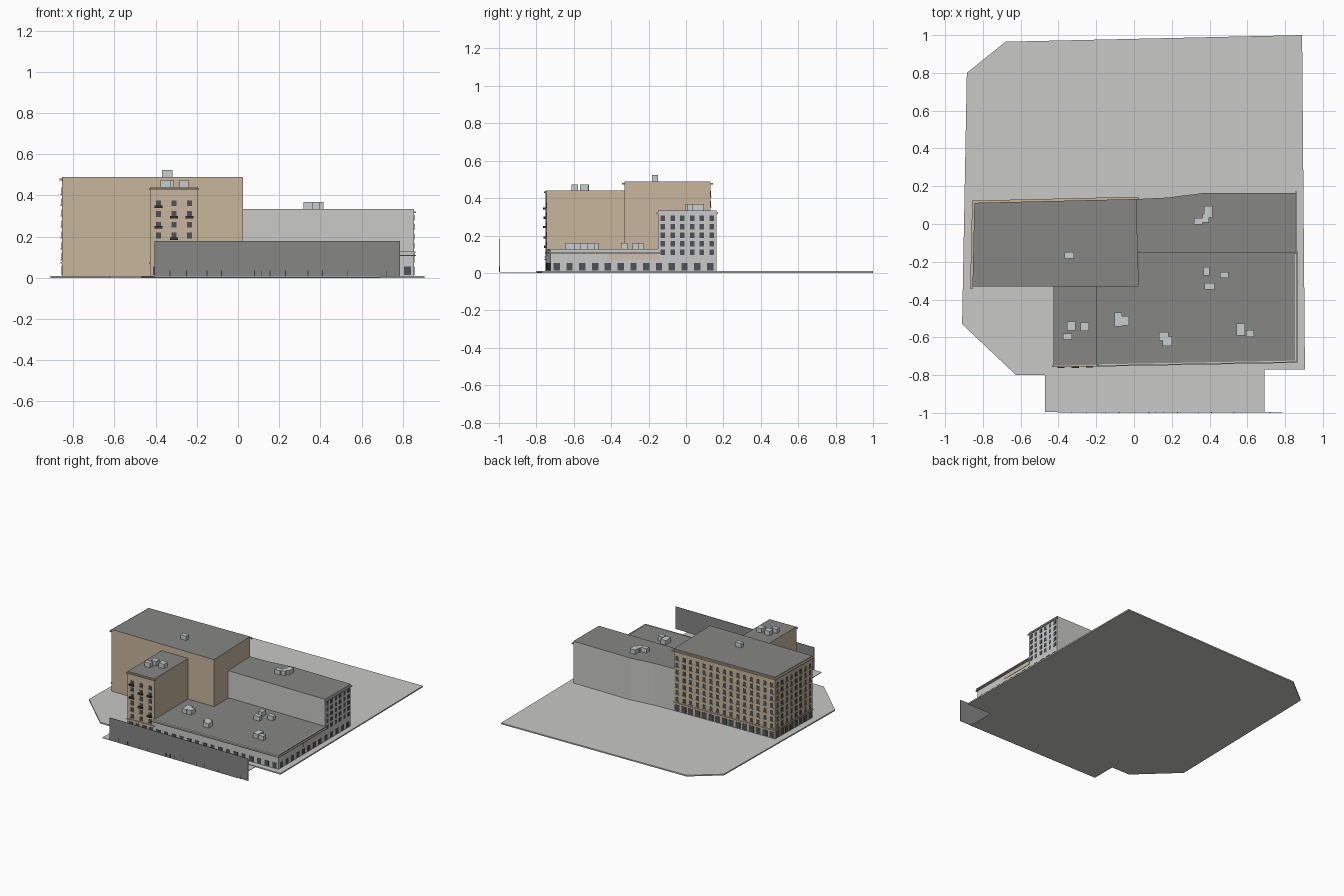
import bpy, bmesh
from mathutils import Matrix, Vector

if "Cube" in bpy.data.objects:
    bpy.data.objects.remove(bpy.data.objects["Cube"])


def material(name, r, g, b):
    m = bpy.data.materials.new(name)
    m.use_nodes = True
    m.diffuse_color = (r, g, b, 1)
    m.node_tree.nodes["Principled BSDF"].inputs["Base Color"].default_value = (r, g, b, 1)
    return m


PAVING = material("light paving", 0.58, 0.58, 0.57)
GREY = material("pale grey wall", 0.59, 0.59, 0.58)
TAN = material("tan brick", 0.58, 0.47, 0.34)
ROOF = material("dark grey roof", 0.24, 0.24, 0.235)
GLASS = material("dark glass", 0.075, 0.085, 0.1)
UNIT = material("vent grey", 0.58, 0.61, 0.61)
PALE = material("pale tan panel", 0.62, 0.53, 0.42)
IRON = material("black iron", 0.04, 0.04, 0.045)


def finish(name, bm, *mats):
    bmesh.ops.recalc_face_normals(bm, faces=bm.faces)
    mesh = bpy.data.meshes.new(name)
    bm.to_mesh(mesh)
    bm.free()
    for m in mats:
        mesh.materials.append(m)
    ob = bpy.data.objects.new(name, mesh)
    bpy.context.collection.objects.link(ob)
    return ob


def prism(name, outline, z0, z1, wall, top):
    """Upright block on an outline, with its own colour on top."""
    bm = bmesh.new()
    base = bm.faces.new([bm.verts.new((x, y, z0)) for x, y in outline])
    new = bmesh.ops.extrude_face_region(bm, geom=[base])["geom"]
    bmesh.ops.translate(bm, vec=(0, 0, z1 - z0),
                        verts=[v for v in new if isinstance(v, bmesh.types.BMVert)])
    bmesh.ops.recalc_face_normals(bm, faces=bm.faces)
    for f in bm.faces:
        f.material_index = int(f.normal.z > 0.5)
    return finish(name, bm, wall, top)


def wall_box(bm, p, q, along, width, z0, z1, out):
    """Box fixed to the wall p-q (outside on the right of p to q)."""
    p, q = Vector((*p, 0)), Vector((*q, 0))
    u = (q - p).normalized()
    n = Vector((u.y, -u.x, 0))
    inner = 0.002
    c = p + u * along + n * (out - inner) / 2
    m = Matrix.Identity(4)
    m.col[0] = (*(u * width), 0)
    m.col[1] = (*(-n * (out + inner)), 0)
    m.col[2] = (0, 0, z1 - z0, 0)
    m.col[3] = (c.x, c.y, (z0 + z1) / 2, 1)
    bmesh.ops.create_cube(bm, size=1, matrix=m)


def length(p, q):
    return (Vector(q) - Vector(p)).length


def windows(name, p, q, count, heights, w, h, sill=None):
    """Even grid of window plates, with optional sills below."""
    panes, sills = bmesh.new(), bmesh.new()
    step = length(p, q) / count
    for z in heights:
        for i in range(count):
            a = (i + 0.5) * step
            wall_box(panes, p, q, a, w, z - h / 2, z + h / 2, 0.002)
            if sill:
                wall_box(sills, p, q, a, w * 1.2, z - h / 2 - 0.005, z - h / 2, 0.006)
    finish(name, panes, GLASS)
    if sill:
        finish(name + "_sills", sills, sill)
    else:
        sills.free()


def ledge(name, walls, z0, z1, out, mat):
    bm = bmesh.new()
    for p, q in walls:
        n = length(p, q)
        wall_box(bm, p, q, n / 2, n + out * 2, z0, z1, out)
    finish(name, bm, mat)


# Ground
prism("ground_slab", [(-.91, -.53), (-.625, -.8), (-.47, -.8), (.69, -.77), (.905, -.77),
                      (.89, 1), (-.68, .965), (-.885, .8)], 0, .01, PAVING, PAVING)
prism("street_strip", [(-.47, -.995), (.69, -.995), (.69, -.77), (-.47, -.8)],
      .002, .006, PAVING, PAVING)

# Corner points shared by the wings
tower_sw, tower_se, tower_ne, tower_nw = (-.855, -.33), (.025, -.33), (.012, .132), (-.845, .112)
annex_sw, annex_se = (-.425, -.75), (-.197, -.745)
low_se, grey_se, grey_ne = (.855, -.725), (.855, -.15), (.855, .163)

# Main blocks
prism("tall_block", [tower_sw, tower_se, tower_ne, tower_nw], .01, .49, TAN, ROOF)
prism("annex_tower", [annex_sw, annex_se, (-.197, -.33), (-.425, -.33)], .01, .44, TAN, ROOF)
prism("low_wing", [annex_se, low_se, grey_se, (.025, -.15), tower_se, (-.197, -.33)],
      .01, .125, GREY, ROOF)
prism("grey_block", [(.02, -.15), grey_se, grey_ne, (.36, .163), (.18, .14), tower_ne],
      .01, .335, GREY, ROOF)

# Tall block facades
floors = [.105 + i * .053 for i in range(7)]
for side, p, q, n in (("back", tower_ne, tower_nw, 15), ("side", tower_nw, tower_sw, 8)):
    windows("tall_%s_windows" % side, p, q, n, floors, .024, .03, TAN)
    windows("tall_%s_shopfront" % side, p, q, n, [.037], .04, .046)
tall_walls = [(tower_ne, tower_nw), (tower_nw, tower_sw)]
ledge("tall_cornice", tall_walls, .472, .482, .012, TAN)
ledge("tall_lower_band", tall_walls, .07, .077, .006, TAN)

# Annex facade
windows("annex_windows", annex_sw, annex_se, 3, [.102 + i * .052 for i in range(6)],
        .024, .028, TAN)
windows("annex_shopfront", annex_sw, annex_se, 4, [.035], .034, .042)
ledge("annex_cornice", [(annex_sw, annex_se)], .426, .434, .008, TAN)
ledge("annex_lower_band", [(annex_sw, annex_se)], .068, .075, .006, TAN)
bm = bmesh.new()
for column, z in ((0, .345), (1, .295), (2, .295), (0, .245), (1, .19), (2, .14)):
    wall_box(bm, annex_sw, annex_se, .038 + column * .076, .038, z - .006, z + .006, .014)
finish("annex_balconies", bm, IRON)

# Low wing and grey block facades
windows("low_front_windows", annex_se, low_se, 16, [.034], .034, .04)
windows("east_ground_windows", low_se, grey_ne, 13, [.034], .034, .04)
windows("grey_upper_windows", grey_se, grey_ne, 6, [.11 + i * .0455 for i in range(5)],
        .024, .028)
low_walls = [(annex_se, low_se), (low_se, grey_se)]
ledge("low_cornice", low_walls, .105, .112, .01, GREY)
ledge("low_parapet_cap", low_walls, .12, .127, .006, GREY)
ledge("grey_cornice", [(grey_se, grey_ne)], .314, .323, .008, GREY)
ledge("east_panel", [((.855, -.42), grey_se)], .072, .102, .003, PALE)

# Rooftop units: x, y, width, depth
units = {
    "tall": (.49, [(-.343, -.165, .05, .033)]),
    "annex": (.44, [(-.333, -.54, .045, .045), (-.352, -.595, .05, .033),
                    (-.262, -.545, .045, .045)]),
    "grey": (.335, [(.34, .015, .045, .035), (.38, .03, .035, .045), (.393, .065, .045, .06)]),
    "low": (.125, [(.383, -.25, .032, .045), (.478, -.27, .045, .033), (.4, -.33, .052, .033),
                   (-.083, -.505, .04, .075), (-.048, -.513, .045, .05),
                   (.157, -.595, .05, .045), (.175, -.62, .05, .05),
                   (.565, -.558, .045, .065), (.615, -.58, .042, .036)]),
}
for part, (z, boxes) in units.items():
    bm = bmesh.new()
    for x, y, w, d in boxes:
        m = Matrix.Translation((x, y, z + .0165)) @ Matrix.Diagonal((w, d, .035, 1))
        bmesh.ops.create_cube(bm, size=1, matrix=m)
    finish(part + "_roof_units", bm, UNIT)

# Free-standing street wall with posts along its foot
left, right = (-.405, -.997), (.785, -.997)
ledge("street_wall", [(left, right)], .006, .18, .001, ROOF)
bm = bmesh.new()
for x in (-.33, -.25, -.15, -.08, .08, .115, .155, .23, .34, .41, .53, .72):
    wall_box(bm, left, right, x - left[0], .004, .006, .036, .003)
finish("street_wall_posts", bm, IRON)
